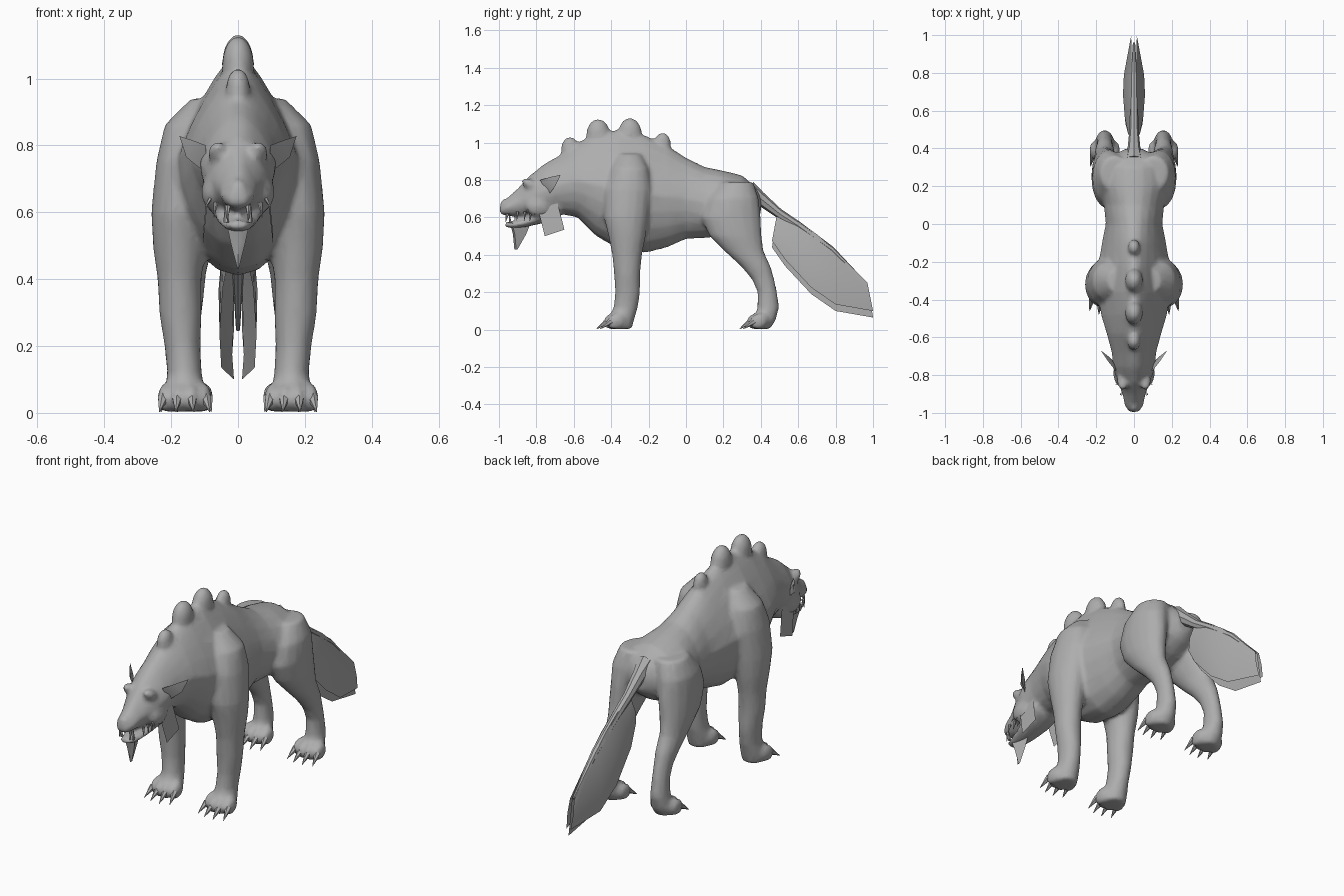
import bpy, bmesh, math
from mathutils import Vector, Matrix

if "Cube" in bpy.data.objects:
    bpy.data.objects.remove(bpy.data.objects["Cube"])

hide = bpy.data.materials.new("grey hide")
hide.diffuse_color = (0.42, 0.42, 0.42, 1)
hide.use_nodes = True
hide.node_tree.nodes["Principled BSDF"].inputs["Base Color"].default_value = hide.diffuse_color


def finish(name, bm, smooth=40):
    bmesh.ops.recalc_face_normals(bm, faces=bm.faces)
    me = bpy.data.meshes.new(name)
    bm.to_mesh(me)
    bm.free()
    me.materials.append(hide)
    ob = bpy.data.objects.new(name, me)
    bpy.context.collection.objects.link(ob)
    bpy.context.view_layer.objects.active = ob
    ob.select_set(True)
    bpy.ops.object.shade_smooth_by_angle(angle=math.radians(smooth))
    ob.select_set(False)
    return ob


def loft(bm, rings):
    loops = [[bm.verts.new(p) for p in r] for r in rings]
    n = len(loops[0])
    faces = []
    for a, b in zip(loops, loops[1:]):
        for i in range(n):
            faces.append(bm.faces.new((a[i], a[(i + 1) % n], b[(i + 1) % n], b[i])))
    faces += [bm.faces.new(loops[0]), bm.faces.new(loops[-1])]
    bmesh.ops.recalc_face_normals(bm, faces=faces)


def trunk(bm, sections, n=20):
    # upright sections along y, narrowing toward the back ridge
    rings = []
    for y, zb, zt, w, taper in sections:
        ring = []
        for i in range(n):
            a = 2 * math.pi * i / n
            s = math.sin(a)
            x = w * math.cos(a) * (1 - taper * max(s, 0))
            ring.append((x, y, (zb + zt) / 2 + (zt - zb) / 2 * s))
        rings.append(ring)
    loft(bm, rings)


def limb(bm, sections, side, n=16):
    # level oval sections down the leg
    loft(bm, [[(side * x + rx * math.cos(2 * math.pi * i / n),
                y + ry * math.sin(2 * math.pi * i / n), z) for i in range(n)]
              for z, x, y, rx, ry in sections])


def blob(bm, centre, size, tilt=0):
    m = (Matrix.Translation(centre) @ Matrix.Rotation(tilt, 4, 'X')
         @ Matrix.Diagonal((*size, 1)))
    bmesh.ops.create_uvsphere(bm, u_segments=12, v_segments=8, radius=1, matrix=m)


def spike(bm, base, tip, r, n=6):
    base, tip = Vector(base), Vector(tip)
    d = tip - base
    m = Matrix.Translation((base + tip) / 2) @ d.to_track_quat('Z', 'Y').to_matrix().to_4x4()
    bmesh.ops.create_cone(bm, cap_ends=True, segments=n, radius1=r, radius2=0.001,
                          depth=d.length, matrix=m)


bm = bmesh.new()
# torso, neck and upper head
trunk(bm, [(-0.995, .615, .66, .028, 0), (-.96, .61, .70, .05, .3), (-.90, .605, .755, .062, .4),
           (-.84, .60, .82, .085, .3), (-.76, .60, .885, .112, .3), (-.68, .62, .93, .118, .3),
           (-.58, .60, 1.0, .145, .4), (-.48, .50, 1.05, .175, .5), (-.36, .43, 1.07, .19, .5),
           (-.22, .41, 1.04, .19, .5), (-.10, .44, .985, .17, .4), (0, .485, .92, .15, .25),
           (.10, .49, .87, .16, .15), (.20, .50, .85, .185, .1), (.30, .53, .825, .17, .1),
           (.37, .58, .765, .10, 0), (.40, .62, .72, .04, 0)])
# lower jaw
trunk(bm, [(-.97, .55, .575, .028, 0), (-.92, .54, .58, .045, 0), (-.85, .55, .60, .062, 0),
           (-.76, .57, .66, .085, 0), (-.68, .60, .70, .09, 0)], 12)
# back humps
for y, z, r in [(-.62, .965, .05), (-.47, 1.04, .065), (-.30, 1.045, .065), (-.125, .995, .045)]:
    blob(bm, (0, y, z), (r * .75, r, r * 1.35))
# nose
blob(bm, (0, -.965, .67), (.032, .03, .03))

FRONT = [(.94, .09, -.30, .05, .06), (.86, .14, -.30, .08, .10), (.75, .16, -.31, .085, .125),
         (.60, .17, -.32, .09, .12), (.50, .175, -.315, .08, .10), (.40, .175, -.315, .066, .08),
         (.30, .172, -.315, .064, .07), (.20, .166, -.312, .054, .067), (.12, .16, -.322, .052, .065),
         (.06, .16, -.345, .062, .07), (.004, .16, -.35, .058, .06)]
HIND = [(.79, .10, .27, .08, .09), (.70, .13, .25, .09, .14), (.60, .14, .24, .085, .16),
        (.50, .15, .265, .075, .14), (.42, .155, .31, .06, .105), (.34, .155, .372, .052, .08),
        (.27, .155, .412, .043, .06), (.20, .155, .435, .041, .052), (.12, .155, .44, .046, .058),
        (.05, .155, .42, .056, .06), (.004, .155, .40, .05, .05)]
TOES = (-.058, -.02, .02, .058)
FEET = [(s, x, y) for s in (-1, 1) for x, y in ((.16, -.405), (.155, .36))]
for s in (-1, 1):
    limb(bm, FRONT, s)
    limb(bm, HIND, s)
    # brow and cheek
    blob(bm, (s * .06, -.83, .775), (.03, .055, .028), -.5)
    blob(bm, (s * .075, -.79, .66), (.035, .07, .055))
# toes
for s, x, y in FEET:
    for t in TOES:
        blob(bm, (s * x + t, y + abs(t) * .5, .045), (.023, .05, .042), .45)

# fuse the flesh into one skin
body = finish("body", bm, 180)
mod = body.modifiers.new("fuse", 'REMESH')
mod.mode = 'VOXEL'
mod.voxel_size = .012
mod.use_smooth_shade = True
mod = body.modifiers.new("relax", 'SMOOTH')
mod.factor = .5
mod.iterations = 4
mod = body.modifiers.new("reduce", 'DECIMATE')
mod.ratio = .3

# claws
bm = bmesh.new()
for s, x, y in FEET:
    for t in TOES:
        yy = y + abs(t) * .5
        spike(bm, (s * x + t * 1.1, yy - .025, .045), (s * x + t * 1.3, yy - .085, .003), .017)
finish("claws", bm)

# teeth
bm = bmesh.new()
for s in (-1, 1):
    spike(bm, (s * .03, -.955, .62), (s * .032, -.965, .575), .009)
    spike(bm, (s * .035, -.94, .57), (s * .038, -.945, .625), .009)
    for y in (-.90, -.86, -.83):
        spike(bm, (s * .066, y, .63), (s * .072, y - .005, .585), .008)
        # cheek bristles
        spike(bm, (s * .07, y + .06, .66), (s * .098, y + .05, .615), .01, 4)
finish("teeth", bm)

# chin beard
bm = bmesh.new()
loft(bm, [[(-w, y0, z), (0, y0 - .01, z), (w, y0, z), (0, y1, z)]
          for z, w, y0, y1 in [(.57, .035, -.93, -.83), (.51, .022, -.915, -.855),
                               (.43, .002, -.908, -.90)]])
finish("beard", bm)

# ears
bm = bmesh.new()
for s in (-1, 1):
    p = [bm.verts.new(Vector(v)) for v in
         [(s * .095, -.78, .80), (s * .135, -.73, .815), (s * .175, -.67, .828),
          (s * .155, -.70, .765), (s * .10, -.735, .72), (s * .105, -.74, .775), (s * .13, -.705, .785)]]
    for f in ((0, 1, 5), (1, 6, 5), (1, 2, 6), (2, 3, 6), (3, 4, 6), (4, 5, 6),
              (0, 4, 3), (0, 3, 1), (1, 3, 2), (0, 5, 4)):
        bm.faces.new([p[i] for i in f])
finish("ears", bm)

# hanging neck flaps
bm = bmesh.new()
for s in (-1, 1):
    bm.faces.new([bm.verts.new(v) for v in
                  [(s * .09, -.79, .64), (s * .105, -.755, .50),
                   (s * .105, -.65, .535), (s * .09, -.69, .69)]])
finish("neck_flaps", bm)

# tail core
bm = bmesh.new()
loft(bm, [[(r * math.cos(k * math.pi / 4), y + .4 * r * math.sin(k * math.pi / 4),
            z + r * math.sin(k * math.pi / 4)) for k in range(8)]
          for y, z, r in [(.34, .74, .05), (.40, .70, .034), (.50, .62, .024), (.60, .555, .022),
                          (.78, .425, .018), (.96, .25, .006)]])
finish("tail", bm)

# tail fan: one middle sheet and two flared side sheets, all hung from the ridge
RIDGE = [(.485, .61), (.60, .58), (.70, .51), (.78, .44), (.97, .25)]
HEM = [(.46, .44), (.53, .34), (.67, .19), (.80, .10), (1.0, .065)]
FLARE = (.025, .045, .055, .05, .012)
bm = bmesh.new()
for s in (-1, 0, 1):
    lift = .035 * abs(s)
    rows = []
    for (ry, rz), (hy, hz), w in zip(RIDGE, HEM, FLARE):
        hem = Vector((s * w, hy, hz + lift))
        top = Vector((s * .012, ry, rz))
        mid = top.lerp(hem, .5) + Vector((s * w * .45, 0, 0))
        rows.append([bm.verts.new(v) for v in (top, mid, hem)])
    for a, b in zip(rows, rows[1:]):
        for i in (0, 1):
            bm.faces.new((a[i], a[i + 1], b[i + 1], b[i]))
finish("tail_fan", bm)
